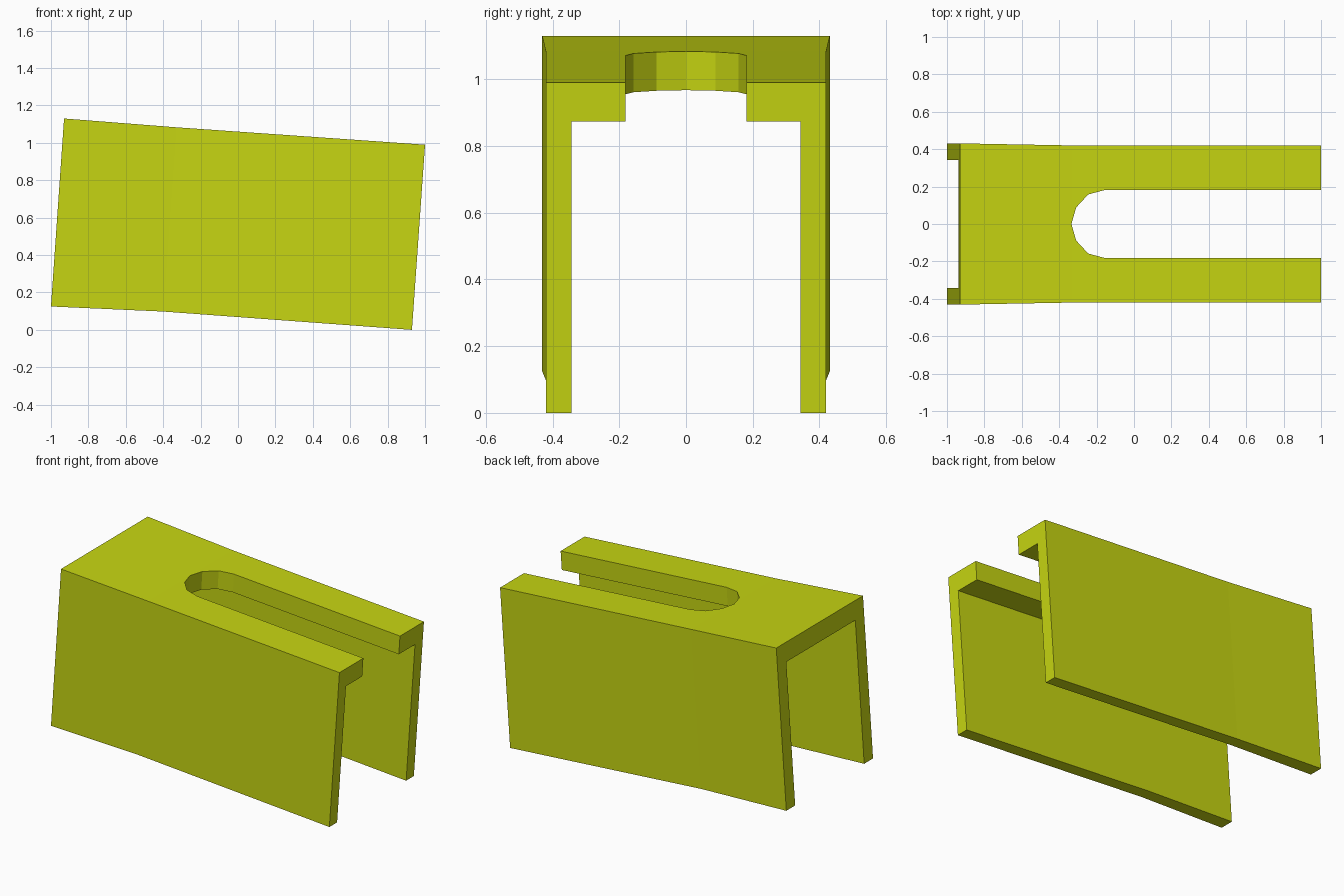
import bpy
import bmesh
from mathutils import Vector

if "Cube" in bpy.data.objects:
    bpy.data.objects.remove(bpy.data.objects["Cube"], do_unlink=True)

# One flat colour
lime = bpy.data.materials.new("lime_yellow")
lime.use_nodes = True
colour = (0.57, 0.67, 0.006, 1)
lime.diffuse_color = colour
lime.node_tree.nodes["Principled BSDF"].inputs["Base Color"].default_value = colour


def loft(name, rings):
    """Skin a row of matching closed sections and cap both ends."""
    bm = bmesh.new()
    rows = [[bm.verts.new(p) for p in ring] for ring in rings]
    n = len(rows[0])
    for a, b in zip(rows, rows[1:]):
        for i in range(n):
            j = (i + 1) % n
            bm.faces.new((a[i], a[j], b[j], b[i]))
    bm.faces.new(rows[0])
    bm.faces.new(rows[-1])
    bmesh.ops.recalc_face_normals(bm, faces=bm.faces)
    mesh = bpy.data.meshes.new(name)
    bm.to_mesh(mesh)
    bm.free()
    mesh.materials.append(lime)
    obj = bpy.data.objects.new(name, mesh)
    bpy.context.collection.objects.link(obj)
    return obj


def channel_section(bottom, top, half_width):
    """Upside-down U section, leaning from its bottom point to its top point."""
    low, high = Vector((bottom[0], 0, bottom[1])), Vector((top[0], 0, top[1]))
    inner, under = 0.343, 0.882
    half = [(half_width, 1), (half_width, 0), (inner, 0), (inner, under)]
    outline = half + [(-y, t) for y, t in reversed(half)]
    return [low.lerp(high, t) + Vector((0, y, 0)) for y, t in outline]


# Tilted channel, slightly flared towards the closed end
channel = loft("channel_cover", [
    channel_section((-1.0, 0.125), (-0.93, 1.13), 0.431),
    channel_section((-0.4, 0.098), (-0.33, 1.083), 0.42),
    channel_section((0.93, 0.0), (1.0, 0.99), 0.42),
])

# Open-ended slot with a faceted round end
side = [(1.3, 0.182), (-0.16, 0.182), (-0.25, 0.158), (-0.315, 0.088)]
outline = side + [(-0.34, 0)] + [(x, -y) for x, y in reversed(side)]
cutter = loft("slot_cutter", [[(x - 0.02 + lean, y, z) for x, y in outline]
                              for z, lean in ((0.7, 0.0), (1.3, 0.04))])
cutter.hide_render = True

cut = channel.modifiers.new("slot", 'BOOLEAN')
cut.operation = 'DIFFERENCE'
cut.solver = 'EXACT'
cut.object = cutter
bpy.context.view_layer.objects.active = channel
bpy.ops.object.modifier_apply(modifier=cut.name)
bpy.data.objects.remove(cutter, do_unlink=True)
